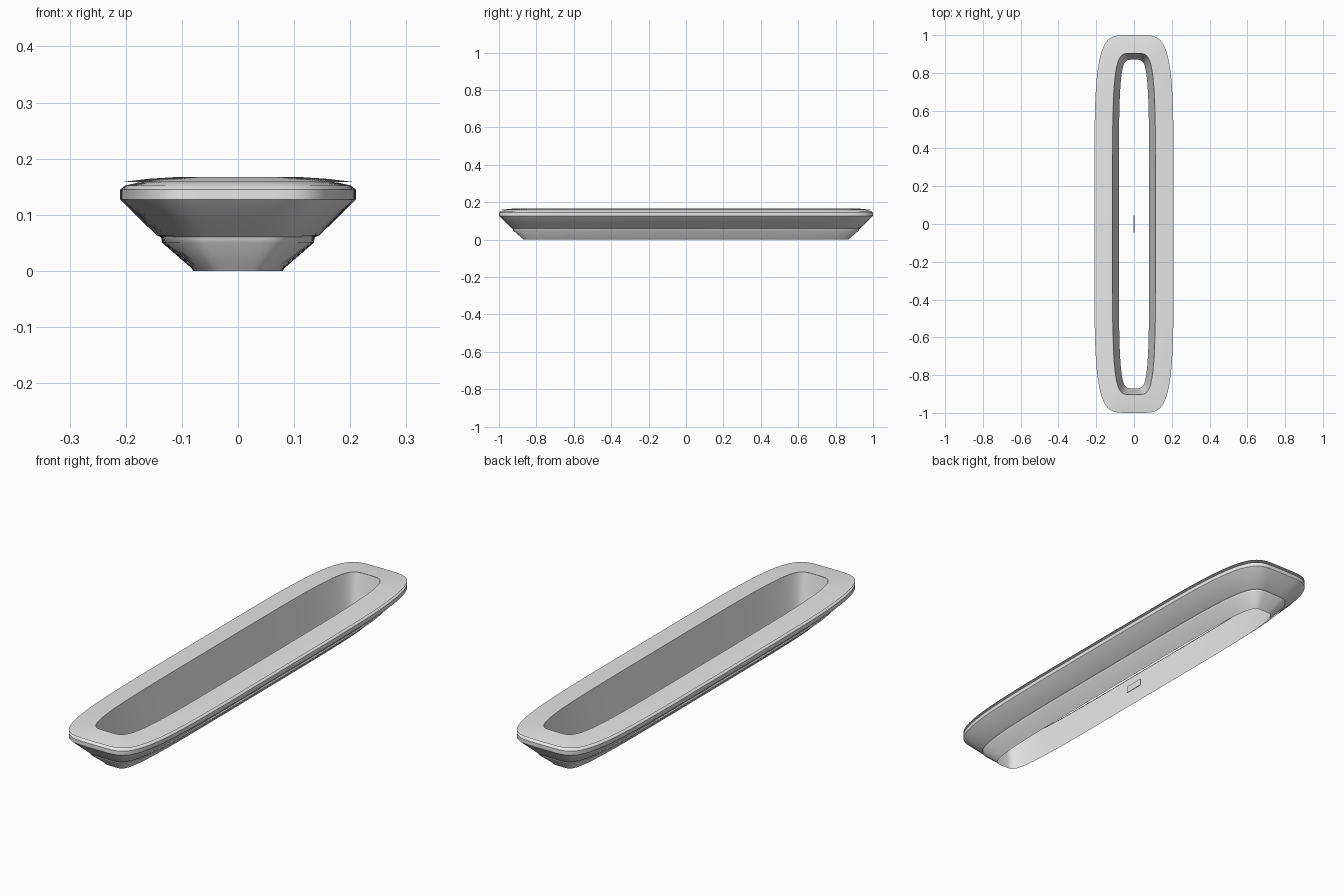
import bpy, bmesh, math

cube = bpy.data.objects.get("Cube")
if cube:
    bpy.data.objects.remove(cube, do_unlink=True)

grey = bpy.data.materials.new("light_grey")
grey.use_nodes = True
grey.diffuse_color = (0.8, 0.8, 0.8, 1)
grey.node_tree.nodes["Principled BSDF"].inputs["Base Color"].default_value = (0.8, 0.8, 0.8, 1)

BASE_X, BASE_Y = 0.08, 0.87   # half sizes of the lower opening
SEGMENTS = 128
ROUNDNESS = 5                 # superellipse exponent of the plan outline


def soft(value):
    return math.copysign(abs(value) ** (2 / ROUNDNESS), value)


def outline(bm, offset, z):
    """Rounded oblong ring, grown outward by offset."""
    ring = []
    for i in range(SEGMENTS):
        a = 2 * math.pi * i / SEGMENTS
        ring.append(bm.verts.new(((BASE_X + offset) * soft(math.cos(a)),
                                  (BASE_Y + offset) * soft(math.sin(a)), z)))
    return ring


def finish(name, bm, angle=40):
    mesh = bpy.data.meshes.new(name)
    bm.to_mesh(mesh)
    bm.free()
    mesh.materials.append(grey)
    obj = bpy.data.objects.new(name, mesh)
    bpy.context.collection.objects.link(obj)
    bpy.ops.object.select_all(action="DESELECT")
    obj.select_set(True)
    bpy.context.view_layer.objects.active = obj
    bpy.ops.object.shade_smooth_by_angle(angle=math.radians(angle))
    return obj


def loft(name, profile, closed):
    bm = bmesh.new()
    rings = [outline(bm, d, z) for d, z in profile]
    pairs = list(zip(rings, rings[1:]))
    if closed:
        pairs.append((rings[-1], rings[0]))
    for low, high in pairs:
        for i in range(SEGMENTS):
            j = (i + 1) % SEGMENTS
            bm.faces.new((low[i], low[j], high[j], high[i]))
    if closed:
        bmesh.ops.recalc_face_normals(bm, faces=bm.faces)
    return finish(name, bm)


# Flared shell: outer wall with a small step, rolled rim, sloping inner wall
loft("flared_shell", [
    (0.0, 0.0), (0.002, 0.004), (0.055, 0.05), (0.057, 0.06), (0.065, 0.063),
    (0.13, 0.127), (0.13, 0.145), (0.121, 0.152), (0.10, 0.157),
    (0.04, 0.164), (0.034, 0.165),
], closed=True)

# Thin flange lying over the rim
loft("top_flange", [(0.13, 0.158), (0.08, 0.164), (0.034, 0.167)], closed=False)

# Small upright tab in the middle of the opening
bm = bmesh.new()
bmesh.ops.create_cube(bm, size=1)
for v in bm.verts:
    v.co = (v.co.x * 0.003, v.co.y * 0.09, (v.co.z + 0.5) * 0.03)
finish("centre_tab", bm)
